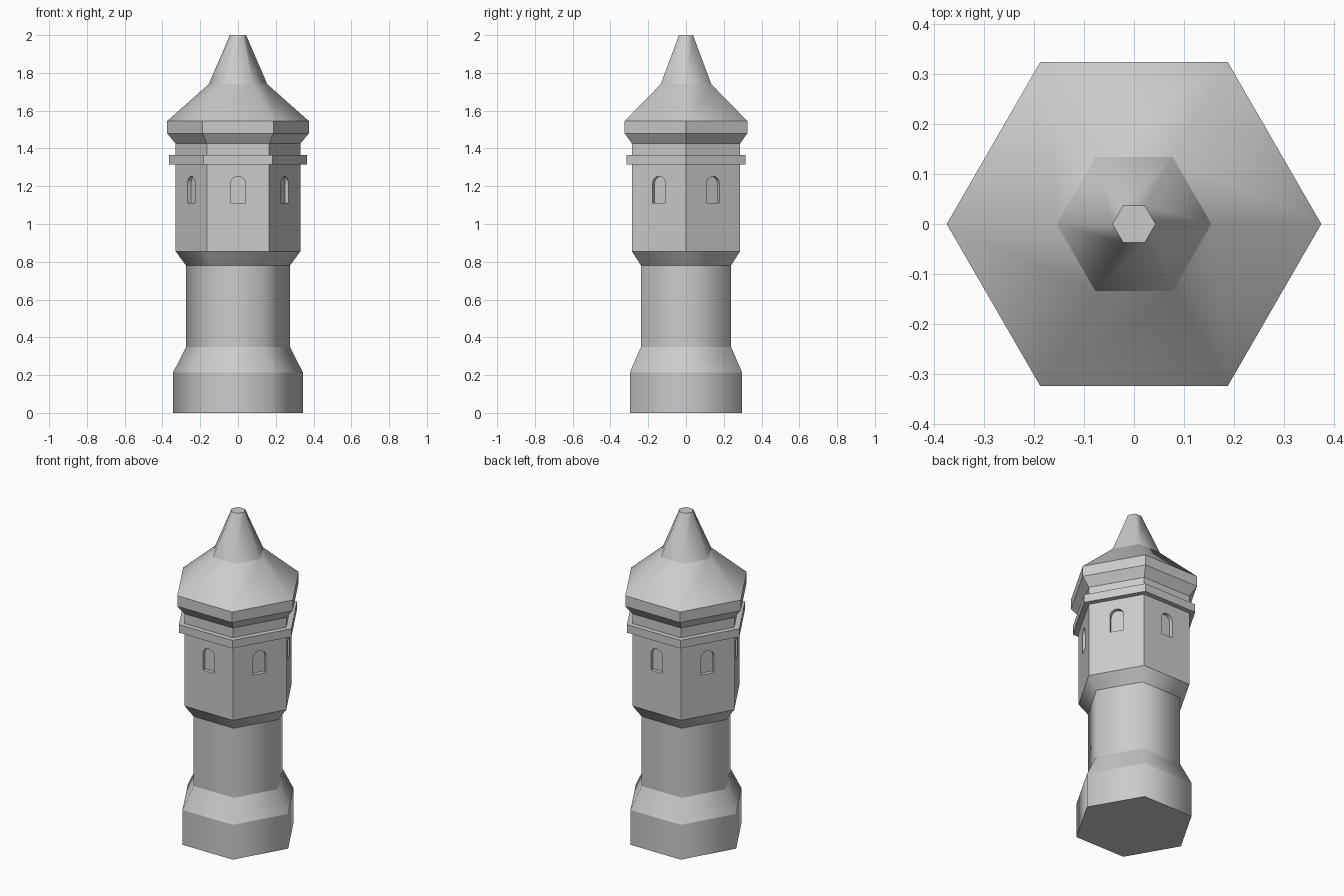
import bpy, bmesh
from math import pi, sin, cos
from mathutils import Vector

if "Cube" in bpy.data.objects:
    bpy.data.objects.remove(bpy.data.objects["Cube"])

SIDES = 6
APO = cos(pi / SIDES)


def finish(name, bm, smooth=False):
    me = bpy.data.meshes.new(name)
    for f in bm.faces:
        f.smooth = smooth
    bm.to_mesh(me)
    bm.free()
    ob = bpy.data.objects.new(name, me)
    bpy.context.collection.objects.link(ob)
    return ob


def ring(bm, r, z):
    return [bm.verts.new((r * cos(2 * pi * i / SIDES), r * sin(2 * pi * i / SIDES), z))
            for i in range(SIDES)]


def hex_shell(name, profile, smooth=False, bottom=False, top=False):
    """Stack of hexagonal bands; bands do not share vertices so creases stay crisp."""
    bm = bmesh.new()
    for (r0, z0), (r1, z1) in zip(profile, profile[1:]):
        a, b = ring(bm, r0, z0), ring(bm, r1, z1)
        for i in range(SIDES):
            j = (i + 1) % SIDES
            bm.faces.new((a[i], a[j], b[j], b[i]))
    if bottom:
        bm.faces.new(ring(bm, *profile[0])[::-1])
    if top:
        bm.faces.new(ring(bm, *profile[-1]))
    return finish(name, bm, smooth)


def window_walls(name, r, z0, z1, sill, spring, half, depth):
    """Six wall panels, each with a recessed round-arched window."""
    bm = bmesh.new()
    arch = [(-half, sill), (half, sill)]
    arch += [(half * cos(pi * k / 8), spring + half * sin(pi * k / 8)) for k in range(9)]
    outer = [(-r / 2, z0), (r / 2, z0), (r / 2, z1), (-r / 2, z1)]
    for s in range(SIDES):
        t = 2 * pi * (s + 0.5) / SIDES
        n, u = Vector((cos(t), sin(t), 0)), Vector((-sin(t), cos(t), 0))

        def loop(pts, d):
            return [bm.verts.new(n * (r * APO - d) + u * x + Vector((0, 0, z))) for x, z in pts]

        front, back, edge = loop(arch, 0), loop(arch, depth), loop(outer, 0)
        edges = [bm.edges.new((l[i], l[(i + 1) % len(l)]))
                 for l in (edge, front) for i in range(len(l))]
        wall = bmesh.ops.triangle_fill(bm, edges=edges, use_dissolve=False, use_beauty=True, normal=n)
        for f in wall["geom"]:
            if isinstance(f, bmesh.types.BMFace):
                f.normal_update()
                if f.normal.dot(n) < 0:
                    f.normal_flip()
        # window reveal and pane
        for i in range(len(arch)):
            j = (i + 1) % len(arch)
            bm.faces.new((front[i], front[j], back[j], back[i]))
        bm.faces.new(back)
    return finish(name, bm)


# foot and shaft
hex_shell("base", [(0.343, 0), (0.343, 0.215), (0.275, 0.35)], smooth=True)
hex_shell("base_underside", [(0.343, 0), (0.343, 0.001)], bottom=True)
hex_shell("shaft", [(0.275, 0.35), (0.275, 0.78), (0.33, 0.855)], smooth=True)

# upper chamber
hex_shell("chamber_skirt", [(0.33, 0.855), (0.33, 1.005)])
window_walls("window_walls", 0.33, 1.005, 1.315, 1.11, 1.213, 0.04, 0.022)
hex_shell("cornice", [(0.33, 1.315), (0.365, 1.315), (0.365, 1.365), (0.33, 1.365)])
hex_shell("neck", [(0.33, 1.365), (0.33, 1.425)])

# roof
hex_shell("eaves", [(0.33, 1.425), (0.375, 1.48), (0.375, 1.545)])
hex_shell("roof", [(0.375, 1.545), (0.155, 1.74), (0.043, 2.0)], smooth=True)
hex_shell("roof_tip", [(0.043, 1.9999), (0.043, 2.0)], top=True)
